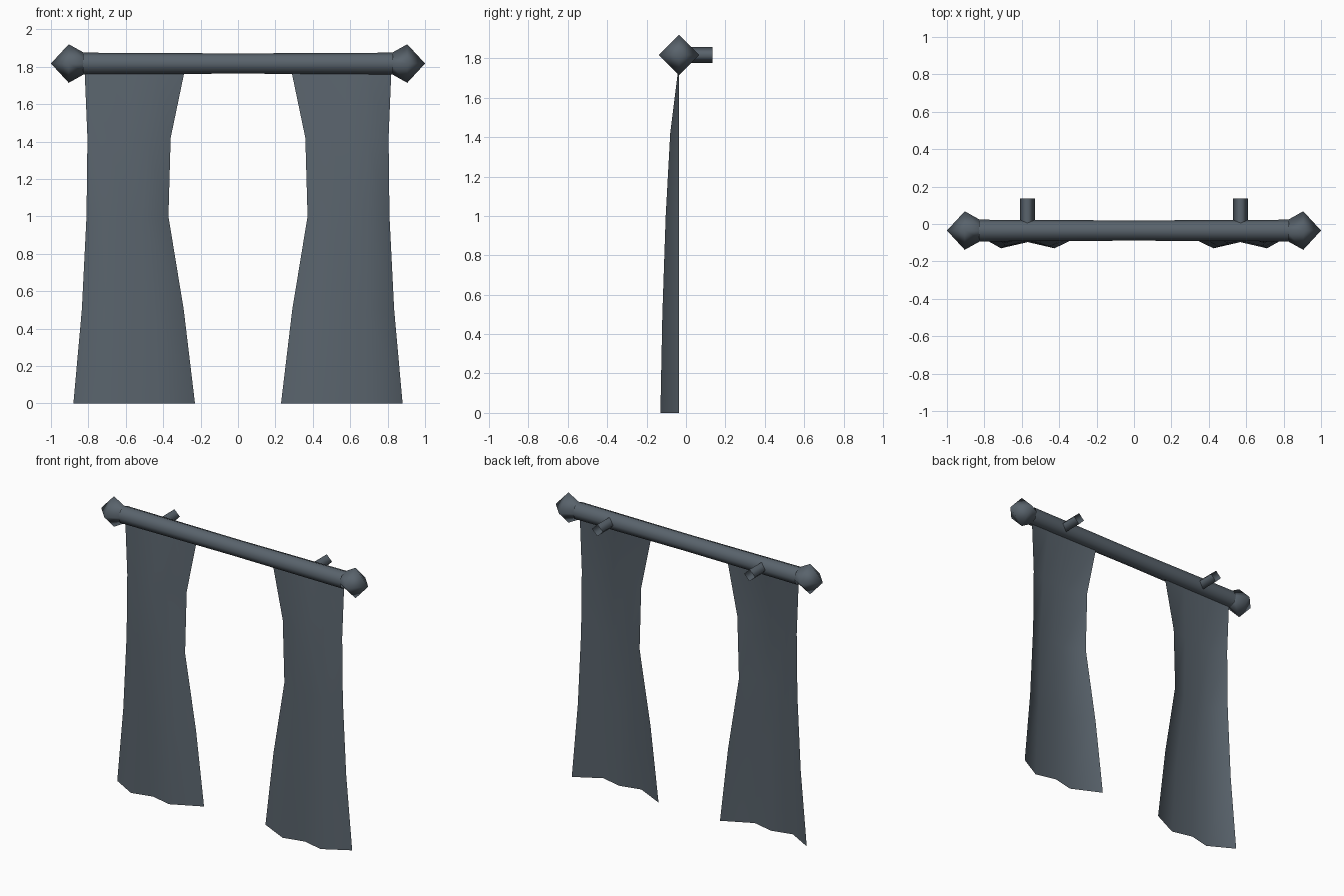
import bpy, bmesh, math
from mathutils import Matrix, Vector

cube = bpy.data.objects.get("Cube")
if cube:
    bpy.data.objects.remove(cube, do_unlink=True)

# Single slate colour
slate = bpy.data.materials.new("slate_grey")
slate.use_nodes = True
colour = (0.10, 0.125, 0.15, 1)
slate.diffuse_color = colour
slate.node_tree.nodes["Principled BSDF"].inputs["Base Color"].default_value = colour

ROD_Y, ROD_Z = -0.035, 1.817


def finish(name, bm):
    mesh = bpy.data.meshes.new(name)
    bm.to_mesh(mesh)
    bm.free()
    mesh.materials.append(slate)
    mesh.shade_smooth()
    obj = bpy.data.objects.new(name, mesh)
    bpy.context.collection.objects.link(obj)
    return obj


def lathe(name, profile, sides, origin, axis):
    """Rings of (distance, radius) along an axis; radius zero makes a point."""
    bm = bmesh.new()
    turn = Vector((0, 0, 1)).rotation_difference(Vector(axis)).to_matrix()
    rings = []
    for dist, radius in profile:
        count = sides if radius else 1
        ring = []
        for i in range(count):
            a = math.tau * i / sides
            p = Vector((radius * math.cos(a), radius * math.sin(a), dist))
            ring.append(bm.verts.new(turn @ p + Vector(origin)))
        rings.append(ring)
    for low, high in zip(rings, rings[1:]):
        for i in range(sides):
            j = (i + 1) % sides
            quad = [low[i], low[j % len(low)], high[j % len(high)], high[i % len(high)]]
            bm.faces.new(list(dict.fromkeys(quad)))
    bmesh.ops.recalc_face_normals(bm, faces=bm.faces)
    return finish(name, bm)


def curtain(name, side):
    # Rows: height, inner edge, outer edge, fold depth
    rows = [(1.78, 0.285, 0.82, 0), (1.42, 0.36, 0.805, 0.045),
            (1.0, 0.372, 0.81, 0.068), (0.5, 0.29, 0.835, 0.085),
            (0, 0.23, 0.88, 0.095)]
    # Columns: position across the cloth, share of the fold depth
    folds = [(0, 0), (0.3, 1), (0.52, 0.65), (0.74, 1), (1, 0)]
    bm = bmesh.new()
    grid = [[bm.verts.new((side * (a + (b - a) * t), ROD_Y - depth * f, z))
             for t, f in folds] for z, a, b, depth in rows]
    for upper, lower in zip(grid, grid[1:]):
        for i in range(len(folds) - 1):
            quad = [upper[i], lower[i], lower[i + 1], upper[i + 1]]
            bm.faces.new(quad if side > 0 else quad[::-1])
    return finish(name, bm)


# Rod, slightly slimmer in the middle
lathe("curtain_rod", [(-0.83, 0.058), (0, 0.054), (0.83, 0.058)], 8,
      (0, ROD_Y, ROD_Z), (1, 0, 0))

for label, side in (("left", 1), ("right", -1)):
    # Pointed end knob
    lathe(label + "_finial", [(0.81, 0.05), (0.905, 0.103), (1, 0)], 4,
          (0, ROD_Y, ROD_Z), (side, 0, 0))
    # Wall bracket, open at the wall end
    lathe(label + "_bracket", [(-0.02, 0.04), (0.135, 0.04)], 4,
          (side * 0.57, 0, ROD_Z), (0, 1, 0))
    curtain(label + "_curtain", side)
